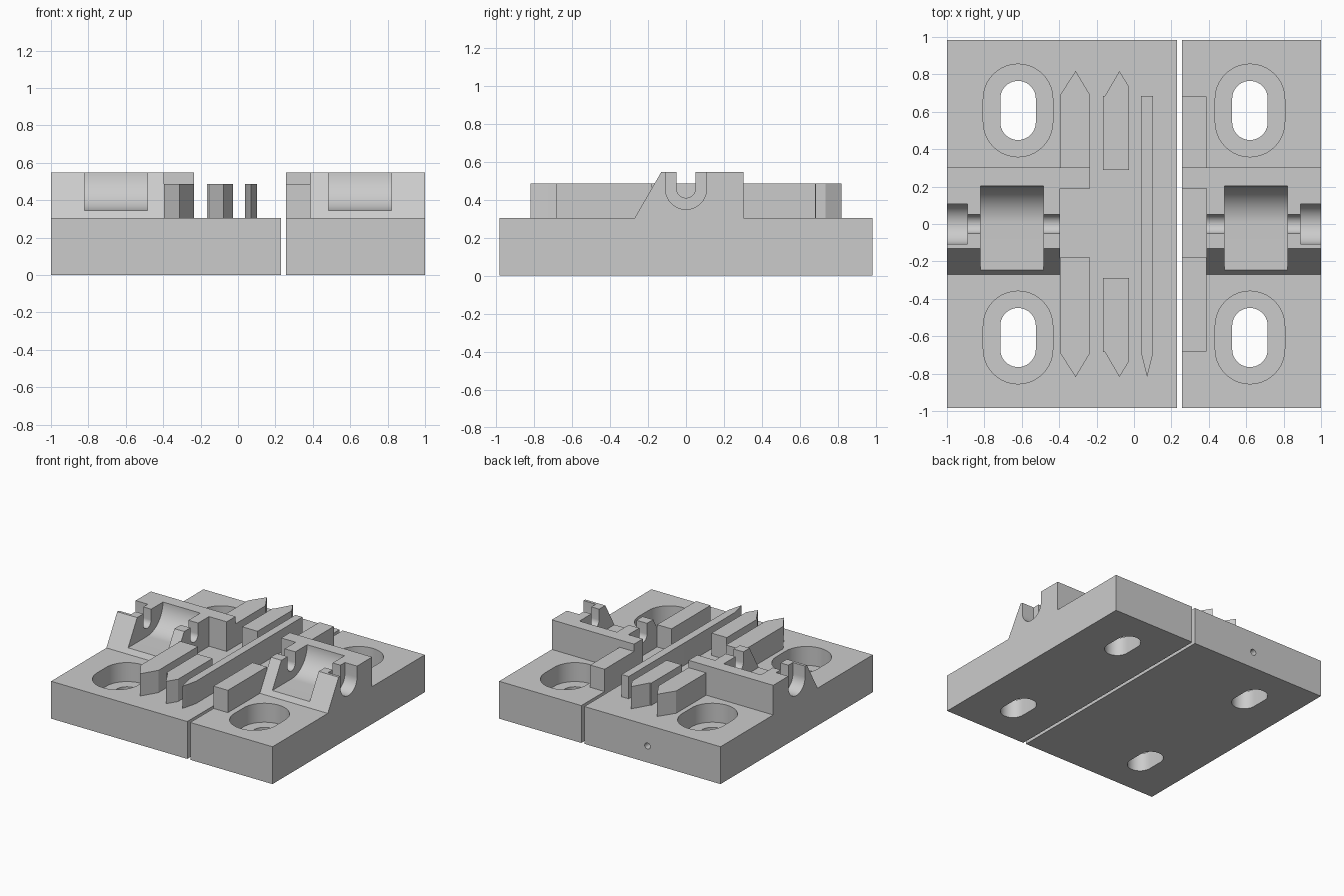
import bpy, bmesh, math
from mathutils import Vector

if "Cube" in bpy.data.objects:
    bpy.data.objects.remove(bpy.data.objects["Cube"])

# axis mapping: profile (u, v) plus extrusion distance w
PLACE = {
    'X': lambda u, v, w: Vector((w, u, v)),   # profile in yz
    'Y': lambda u, v, w: Vector((u, w, v)),   # profile in xz
    'Z': lambda u, v, w: Vector((u, v, w)),   # profile in xy
}


def prism(name, pts, axis, a, b):
    bm = bmesh.new()
    put = PLACE[axis]
    lo = [bm.verts.new(put(u, v, a)) for u, v in pts]
    hi = [bm.verts.new(put(u, v, b)) for u, v in pts]
    bm.faces.new(lo)
    bm.faces.new(hi)
    n = len(pts)
    for i in range(n):
        j = (i + 1) % n
        bm.faces.new((lo[i], lo[j], hi[j], hi[i]))
    bmesh.ops.recalc_face_normals(bm, faces=bm.faces)
    me = bpy.data.meshes.new(name)
    bm.to_mesh(me)
    bm.free()
    ob = bpy.data.objects.new(name, me)
    bpy.context.collection.objects.link(ob)
    return ob


def rect(x0, x1, y0, y1):
    return [(x0, y0), (x1, y0), (x1, y1), (x0, y1)]


def arc(cx, cy, r, a0, a1, n=20):
    return [(cx + r * math.cos(math.radians(a0 + (a1 - a0) * i / n)),
             cy + r * math.sin(math.radians(a0 + (a1 - a0) * i / n))) for i in range(n + 1)]


def stadium(cx, cy, r, half):
    h = half - r
    return arc(cx, cy + h, r, 0, 180) + arc(cx, cy - h, r, 180, 360)


def u_slot(r, cz):
    return [(r, 0.7)] + arc(0, cz, r, 0, -180) + [(-r, 0.7)]


def cut(ob, cutters):
    for c in cutters:
        m = ob.modifiers.new("cut", 'BOOLEAN')
        m.operation = 'DIFFERENCE'
        m.solver = 'EXACT'
        m.object = c
    dg = bpy.context.evaluated_depsgraph_get()
    me = bpy.data.meshes.new_from_object(ob.evaluated_get(dg))
    ob.modifiers.clear()
    ob.data = me
    for c in cutters:
        bpy.data.objects.remove(c)


BASE, RAIL, TOP = 0.305, 0.487, 0.547
Y0, Y1 = -0.983, 0.983

# base plates with counterbored mounting slots
for side, x0, x1 in ((-1, -1.0, 0.23), (1, 0.257, 1.0)):
    plate = prism("left_plate" if side < 0 else "right_plate", rect(x0, x1, Y0, Y1), 'Z', 0, BASE)
    cutters = []
    for sy in (-1, 1):
        cutters.append(prism("slot_cutter", stadium(side * 0.62, sy * 0.607, 0.095, 0.158), 'Z', -0.1, 0.5))
        cutters.append(prism("counterbore_cutter", stadium(side * 0.62, sy * 0.607, 0.186, 0.248), 'Z', 0.15, 0.5))
    if side < 0:  # pin hole in the back face
        cutters.append(prism("pin_cutter", arc(-0.34, 0.135, 0.025, 0, 345, 23), 'Y', 0.75, 1.1))
    cut(plate, cutters)

# roller holders: sloped front, roller pocket and axle slots
for side, inner, strip in ((-1, 0.395, 0.235), (1, 0.387, 0.257)):
    tag = "left" if side < 0 else "right"
    holder = prism(tag + "_roller_holder",
                   [(-0.27, BASE), (0.303, BASE), (0.303, TOP), (-0.13, TOP)],
                   'X', side * 1.0, side * inner)
    pocket = [(0.203, 0.7)] + arc(0, 0.548, 0.203, 0, -90) + [(-0.4, 0.345), (-0.4, 0.7)]
    cut(holder, [
        prism("axle_cutter", u_slot(0.05, 0.46), 'X', side * 1.1, side * 0.3),
        prism("bushing_cutter", u_slot(0.108, 0.457), 'X', side * 1.1, side * 0.89),
        prism("pocket_cutter", pocket, 'X', side * 0.82, side * 0.483),
    ])
    # raised strip that continues the holder's back wall inward
    prism(tag + "_back_strip", rect(*sorted((side * inner, side * strip)), 0.19, 0.303), 'Z', BASE, TOP)

# guide rails, mirrored front to back
for s, end in ((1, "back"), (-1, "front")):
    near = 0.303 if s > 0 else 0.18
    prism("left_rail_" + end, [(x, s * y) for x, y in (
        (-0.395, near), (-0.235, near), (-0.235, 0.69), (-0.312, 0.818), (-0.395, 0.69))], 'Z', BASE, RAIL)
    prism("centre_rail_" + end, [(x, s * y) for x, y in (
        (-0.165, 0.29), (-0.027, 0.29), (-0.027, 0.735), (-0.078, 0.818),
        (-0.155, 0.685), (-0.165, 0.685))], 'Z', BASE, RAIL)
    prism("right_rail_" + end, [(x, s * y) for x, y in (
        (0.257, near), (0.387, near), (0.387, 0.683), (0.257, 0.683))], 'Z', BASE, RAIL)

# long thin rail with a pointed front end
prism("thin_rail", [(0.038, 0.685), (0.102, 0.685), (0.102, -0.69), (0.07, -0.818), (0.038, -0.69)],
      'Z', BASE, RAIL)

# smooth the curved walls, keep edges sharp
for ob in bpy.context.scene.objects:
    ob.select_set(True)
    bpy.context.view_layer.objects.active = ob
bpy.ops.object.shade_smooth_by_angle(angle=math.radians(30))
